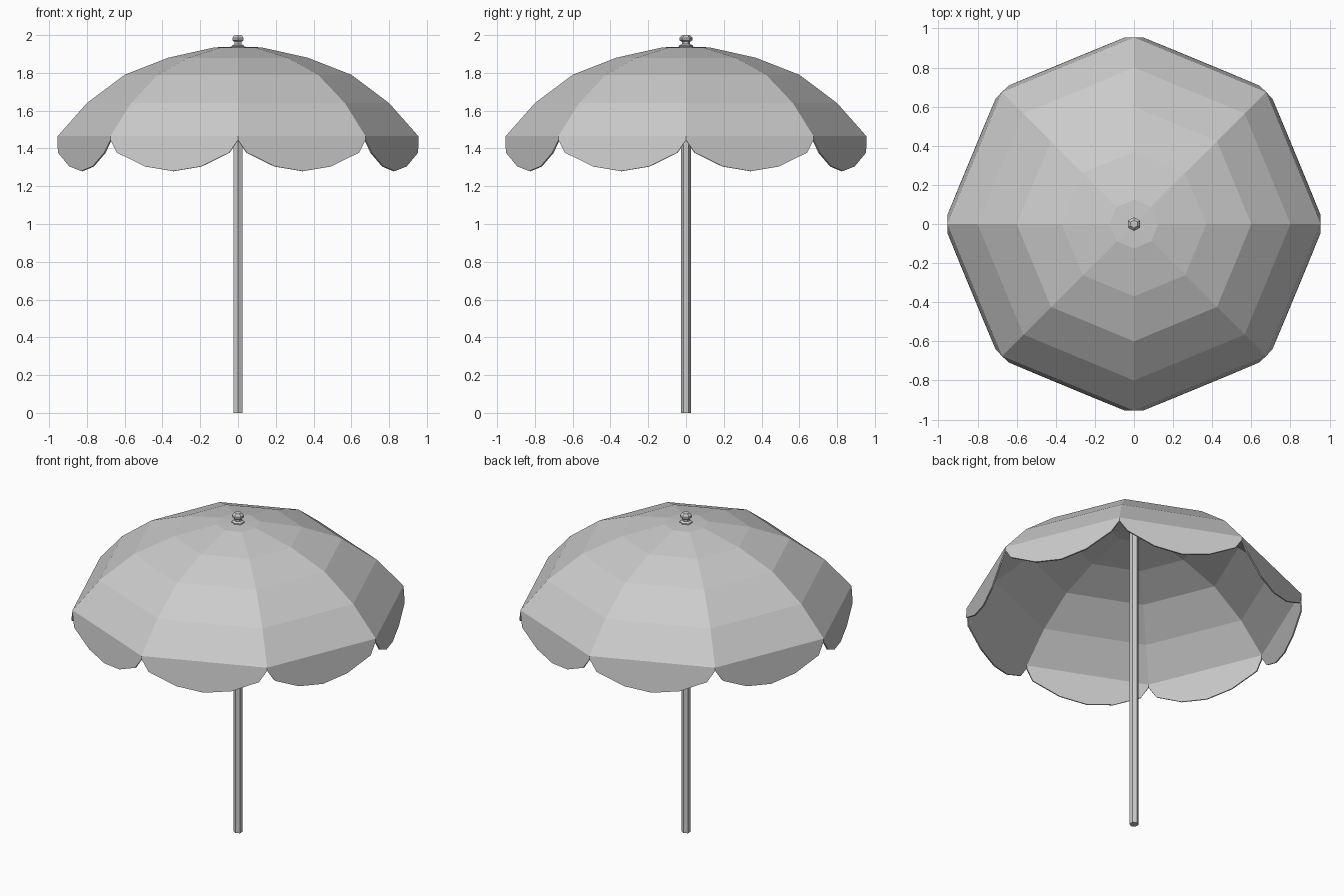
import bpy, bmesh
from math import sin, cos, pi
from mathutils import Vector

cube = bpy.data.objects.get("Cube")
if cube:
    bpy.data.objects.remove(cube)

grey = bpy.data.materials.new("plain grey")
grey.use_nodes = True
colour = (0.6, 0.6, 0.6, 1)
grey.diffuse_color = colour
grey.node_tree.nodes["Principled BSDF"].inputs["Base Color"].default_value = colour


def finish(name, bm):
    bmesh.ops.remove_doubles(bm, verts=bm.verts, dist=0.0005)
    mesh = bpy.data.meshes.new(name)
    bm.to_mesh(mesh)
    bm.free()
    mesh.materials.append(grey)
    obj = bpy.data.objects.new(name, mesh)
    bpy.context.collection.objects.link(obj)
    return obj


def face(bm, points):
    bm.faces.new([bm.verts.new(p) for p in points])


def ring_point(radius, z, i, sides, turn=0):
    a = 2 * pi * i / sides + turn
    return Vector((radius * cos(a), radius * sin(a), z))


def lathe(bm, profile, sides, turn=0):
    """Flat-sided surface from a bottom-to-top profile of (radius, z)."""
    for (r0, z0), (r1, z1) in zip(profile, profile[1:]):
        for i in range(sides):
            quad = [ring_point(r0, z0, i, sides, turn), ring_point(r0, z0, i + 1, sides, turn),
                    ring_point(r1, z1, i + 1, sides, turn), ring_point(r1, z1, i, sides, turn)]
            if r1 == 0:
                quad.pop()
            elif r0 == 0:
                quad.pop(0)
            face(bm, quad)


# Canopy: eight gores, each with a scalloped valance hanging from its edge
SIDES, EDGE_R, EDGE_Z = 8, 0.955, 1.465
bm = bmesh.new()
lathe(bm, [(EDGE_R, EDGE_Z), (0.8, 1.64), (0.6, 1.79), (0.37, 1.88),
           (0.125, 1.935), (0, 1.94)], SIDES)
# Scallop: position along the edge, lower height, outward flare
scallop = [(0, 1.445, 0), (0.06, 1.378, 0.017), (0.28, 1.305, 0.018), (0.5, 1.28, 0.018)]
scallop += [(1 - t, z, out) for t, z, out in reversed(scallop[:-1])]
for i in range(SIDES):
    a = ring_point(EDGE_R, EDGE_Z, i, SIDES)
    b = ring_point(EDGE_R, EDGE_Z, i + 1, SIDES)
    outward = ring_point(1, 0, i + 0.5, SIDES)
    upper = [a.lerp(b, t) for t, z, out in scallop]
    lower = [Vector((p.x, p.y, z)) + outward * out for p, (t, z, out) in zip(upper, scallop)]
    face(bm, lower + upper[:: -(len(upper) - 1)])
canopy = finish("canopy", bm)
cloth = canopy.modifiers.new("cloth thickness", 'SOLIDIFY')
cloth.thickness = 0.008
cloth.offset = -1

# Pole
bm = bmesh.new()
lathe(bm, [(0, 0), (0.027, 0), (0.027, 1.93), (0, 1.93)], 6, pi / 2)
finish("pole", bm)

# Finial
bm = bmesh.new()
lathe(bm, [(0, 1.93), (0.037, 1.93), (0.037, 1.945), (0.022, 1.952), (0.022, 1.965),
           (0.035, 1.973), (0.035, 1.985), (0.02, 2.0), (0, 2.0)], 6, pi / 2)
finish("finial", bm)
